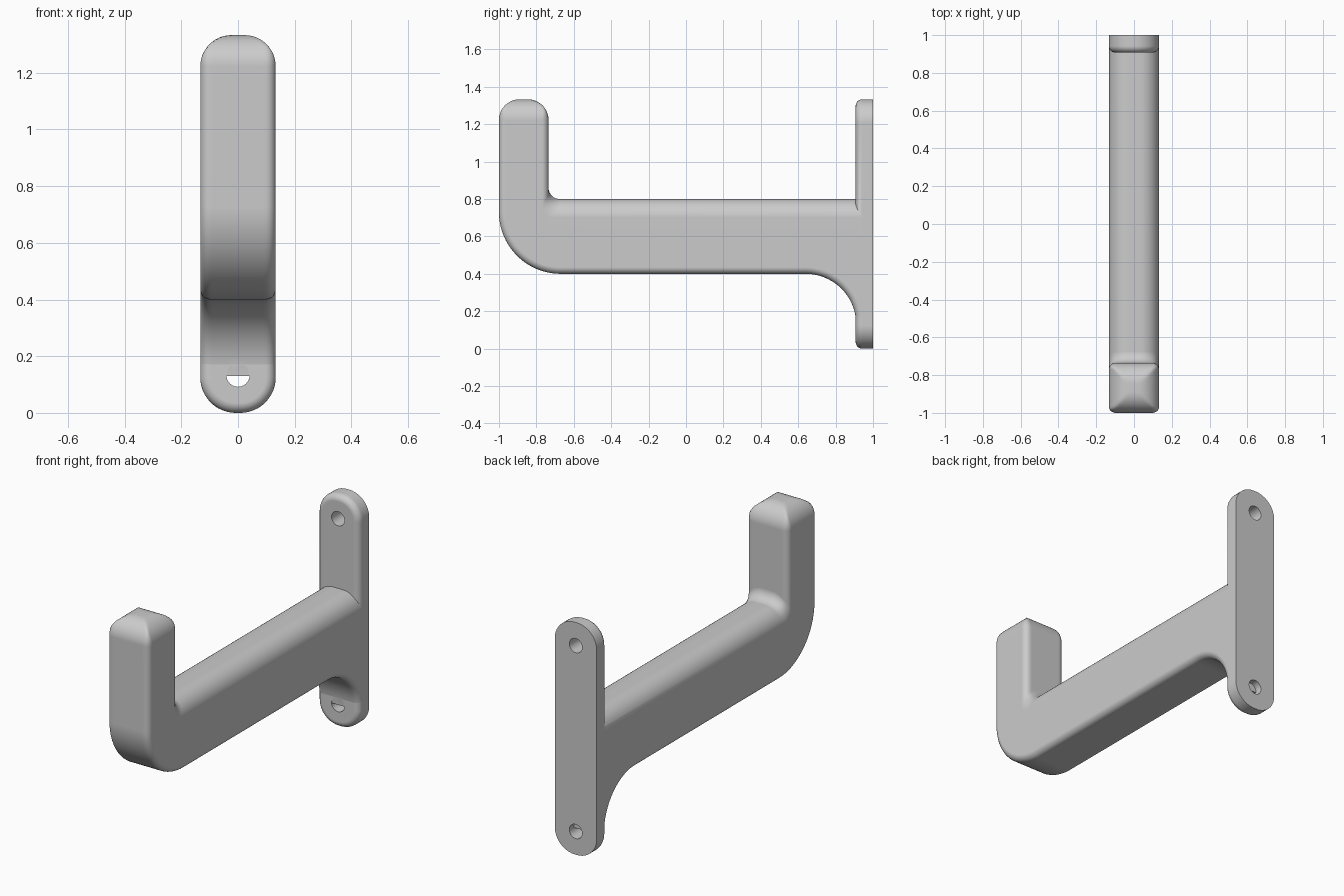
import bpy
import bmesh
from math import sin, cos, radians, sqrt

if "Cube" in bpy.data.objects:
    bpy.data.objects.remove(bpy.data.objects["Cube"])

HALF = 0.133      # half width of the whole bracket
HEIGHT = 1.333
TIP = 0.11        # rounding of the hook tip
EDGE = 0.035      # small edge rounding
STEPS = 12

grey = bpy.data.materials.new("plain grey")
grey.use_nodes = True
grey.diffuse_color = (0.6, 0.6, 0.6, 1)
grey.node_tree.nodes["Principled BSDF"].inputs["Base Color"].default_value = (0.6, 0.6, 0.6, 1)


def arc(cu, cv, r, start, end, steps=STEPS):
    angles = [radians(start + (end - start) * i / steps) for i in range(steps + 1)]
    return [(cu + r * cos(a), cv + r * sin(a)) for a in angles]


def drop(x, r):
    """Depth of a quarter-round of radius r at distance x from the centre."""
    t = max(0, abs(x) - (HALF - r))
    return r - sqrt(max(0, r * r - t * t))


def loft(name, rings):
    """Skin a list of equal-length rings and cap both ends."""
    bm = bmesh.new()
    loops = [[bm.verts.new(p) for p in ring] for ring in rings]
    n = len(loops[0])
    for a, b in zip(loops, loops[1:]):
        for i in range(n):
            j = (i + 1) % n
            bm.faces.new((a[i], a[j], b[j], b[i]))
    bm.faces.new(loops[0])
    bm.faces.new(loops[-1])
    bmesh.ops.recalc_face_normals(bm, faces=bm.faces)
    mesh = bpy.data.meshes.new(name)
    bm.to_mesh(mesh)
    bm.free()
    mesh.materials.append(grey)
    obj = bpy.data.objects.new(name, mesh)
    bpy.context.collection.objects.link(obj)
    return obj


def boolean(target, tool, operation):
    mod = target.modifiers.new("boolean", 'BOOLEAN')
    mod.operation = operation
    mod.solver = 'EXACT'
    mod.object = tool
    bpy.context.view_layer.objects.active = target
    bpy.ops.object.modifier_apply(modifier=mod.name)
    bpy.data.objects.remove(tool)


def hook_slice(x):
    """Side outline of the hook at one position across its width."""
    a = drop(x, EDGE)
    top = 0.8 - drop(x, 0.1)
    limit = HEIGHT - drop(x, TIP)
    inner = -0.735 - a
    tip_z = HEIGHT - TIP
    tip = arc(-0.735 - TIP, tip_z, TIP - a, 0, 90) + arc(TIP - 1, tip_z, TIP - a, 90, 180)
    outline = [(0.96, top)]
    outline += arc(inner + 0.06, top + 0.06, 0.06, 270, 180)
    outline += [(y, min(z, limit)) for y, z in tip]
    outline += arc(-0.67, 0.73, 0.33 - a, 180, 270, 20)
    outline += arc(0.64, 0.13, 0.27 + a, 90, 0, 20)
    outline += [(0.96, 0.13)]
    return [(x, y, z) for y, z in outline]


def plate_ring(y, inset):
    """Rounded outline of the wall plate, shrunk by inset."""
    r = 0.125
    cx, low, high = HALF - r, r, HEIGHT - r
    pts = []
    for k, (u, v) in enumerate([(cx, high), (-cx, high), (-cx, low), (cx, low)]):
        pts += arc(u, v, r - inset, k * 90, k * 90 + 90)
    return [(u, y, v) for u, v in pts]


# Hook: arm, elbow and upturned tip
half_xs = [HALF - TIP + TIP * sin(radians(90 * i / STEPS)) for i in range(STEPS + 1)]
xs = [-x for x in reversed(half_xs)] + half_xs
hook = loft("hook_arm", [hook_slice(x) for x in xs])

# Wall plate with a rounded front edge
front = [(0.907 + EDGE * (1 - cos(radians(t))), EDGE * (1 - sin(radians(t))))
         for t in range(0, 91, 15)]
plate = loft("wall_plate", [plate_ring(y, d) for y, d in front] + [plate_ring(1, 0)])

# Screw holes
for z in (0.133, HEIGHT - 0.133):
    circle = arc(0, z, 0.041, 0, 345, 23)
    cutter = loft("screw_hole_cutter", [[(u, y, v) for u, v in circle] for y in (0.85, 1.1)])
    cutter.hide_render = True
    boolean(plate, cutter, 'DIFFERENCE')

# One solid bracket with soft rounded edges
boolean(plate, hook, 'UNION')
plate.name = "wall_hook"
bpy.ops.object.select_all(action='DESELECT')
plate.select_set(True)
bpy.context.view_layer.objects.active = plate
bpy.ops.object.shade_smooth_by_angle(angle=radians(35))
weighted = plate.modifiers.new("weighted normals", 'WEIGHTED_NORMAL')
weighted.keep_sharp = True
